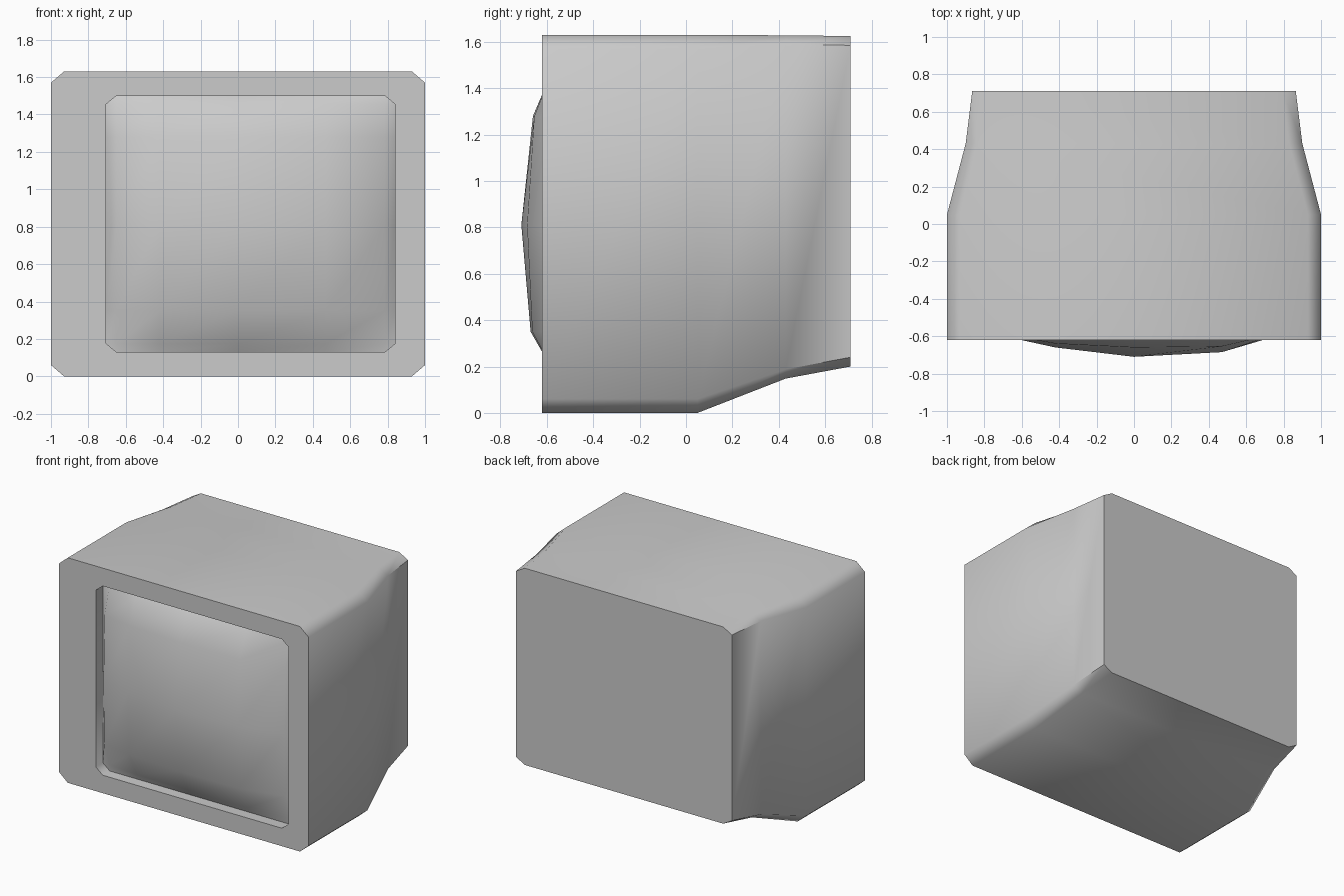
import bpy, bmesh, math

if "Cube" in bpy.data.objects:
    bpy.data.objects.remove(bpy.data.objects["Cube"])


def octagon(x0, x1, z0, z1, cx, cz):
    # rectangle with cut corners, counter-clockwise seen from the front
    return [(x0 + cx, z0), (x1 - cx, z0), (x1, z0 + cz), (x1, z1 - cz),
            (x1 - cx, z1), (x0 + cx, z1), (x0, z1 - cz), (x0, z0 + cz)]


def ring(bm, y, pts):
    return [bm.verts.new((x, y, z)) for x, z in pts]


def bridge(bm, a, b):
    for i in range(len(a)):
        j = (i + 1) % len(a)
        bm.faces.new((a[i], a[j], b[j], b[i]))


def finish(bm, name, angle):
    me = bpy.data.meshes.new(name)
    bm.to_mesh(me)
    bm.free()
    ob = bpy.data.objects.new(name, me)
    bpy.context.collection.objects.link(ob)
    bpy.ops.object.select_all(action='DESELECT')
    ob.select_set(True)
    bpy.context.view_layer.objects.active = ob
    bpy.ops.object.shade_smooth_by_angle(angle=math.radians(angle))
    return ob


EDGE_Y = -0.54   # depth of the screen border inside the recess

# Cabinet: recess, flat front frame, shell tapering to a flat back
bm = bmesh.new()
opening = octagon(-0.705, 0.84, 0.13, 1.50, 0.055, 0.045)
inner = ring(bm, EDGE_Y, opening)
rim = ring(bm, -0.62, opening)
bridge(bm, inner, rim)
prev = rim
for y, half, bottom, top in [(-0.62, 1.0, 0.0, 1.63), (0.05, 1.0, 0.0, 1.63),
                             (0.43, 0.90, 0.148, 1.628), (0.71, 0.865, 0.20, 1.625)]:
    cur = ring(bm, y, octagon(-half, half, bottom, top, 0.07, 0.06 if y < 0.4 else 0.04))
    bridge(bm, prev, cur)
    prev = cur
bm.faces.new(prev)
bmesh.ops.recalc_face_normals(bm, faces=bm.faces)
# the back cap must look towards +y
if max(bm.faces, key=lambda f: f.calc_center_median().y).normal.y < 0:
    bmesh.ops.reverse_faces(bm, faces=bm.faces)
finish(bm, "cabinet", 55)

# Screen: bulging grid with cut corners, (position, set-back) per column and row
cols = [(-0.705, 0.17), (-0.65, 0.10), (-0.42, 0.05), (0, 0),
        (0.47, 0.025), (0.785, 0.118), (0.84, 0.17)]
rows = [(0.13, 0.17), (0.175, 0.14), (0.35, 0.04), (0.81, 0),
        (1.28, 0.05), (1.455, 0.125), (1.50, 0.17)]
bm = bmesh.new()
grid = {}
for i, (x, fx) in enumerate(cols):
    for j, (z, fz) in enumerate(rows):
        if i in (0, 6) and j in (0, 6):
            continue
        y = min(EDGE_Y, -0.71 + math.hypot(fx, fz))
        grid[i, j] = bm.verts.new((x, y, z))
for i in range(6):
    for j in range(6):
        quad = [(i, j), (i + 1, j), (i + 1, j + 1), (i, j + 1)]
        bm.faces.new([grid[k] for k in quad if k in grid])
finish(bm, "screen", 80)
